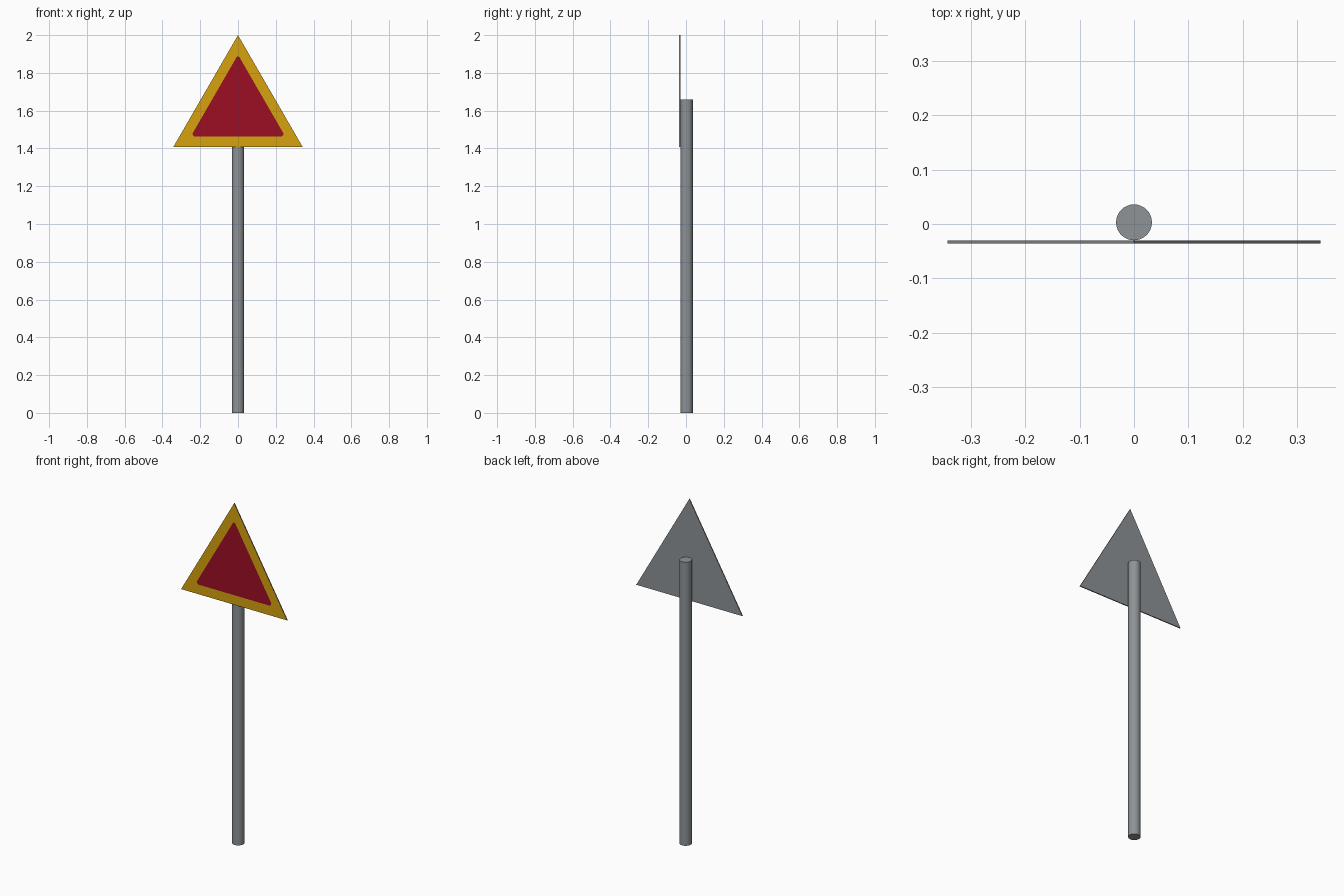
import bpy, bmesh
from math import radians

if "Cube" in bpy.data.objects:
    bpy.data.objects.remove(bpy.data.objects["Cube"])


def srgb(*rgb):
    def lin(c):
        c /= 255
        return c / 12.92 if c <= 0.04045 else ((c + 0.055) / 1.055) ** 2.4
    return tuple(lin(c) for c in rgb) + (1.0,)


def material(name, rgb):
    m = bpy.data.materials.new(name)
    m.diffuse_color = srgb(*rgb)
    m.use_nodes = True
    m.node_tree.nodes["Principled BSDF"].inputs["Base Color"].default_value = m.diffuse_color
    return m


grey = material("galvanised grey", (142, 147, 150))
gold = material("amber yellow", (214, 162, 14))
red = material("deep red", (156, 14, 36))

# Round pole
R, POLE_Y, POLE_TOP = 0.033, 0.003, 1.658
bpy.ops.mesh.primitive_cylinder_add(vertices=32, radius=R, depth=POLE_TOP,
                                    location=(0, POLE_Y, POLE_TOP / 2))
pole = bpy.context.object
pole.name = "pole"
pole.data.materials.append(grey)
bpy.ops.object.shade_smooth_by_angle(angle=radians(40))

# Triangular plate: amber border and red centre on the front, grey elsewhere
BACK, FRONT = POLE_Y - R, POLE_Y - R - 0.006
outer = [(-0.343, 1.407), (0.343, 1.407), (0, 2.0)]
# two points per clipped corner of the red centre
inner = [[(-0.242, 1.477), (-0.233, 1.463)],
         [(0.233, 1.463), (0.242, 1.477)],
         [(0.006, 1.886), (-0.006, 1.886)]]

bm = bmesh.new()
front = [bm.verts.new((x, FRONT, z)) for x, z in outer]
back = [bm.verts.new((x, BACK, z)) for x, z in outer]
centre = [[bm.verts.new((x, FRONT, z)) for x, z in pair] for pair in inner]


def face(verts, index):
    bm.faces.new(verts).material_index = index


face([v for pair in centre for v in pair], 2)
face(back[::-1], 0)
for i in range(3):
    j = (i + 1) % 3
    face([front[i], front[j], centre[j][0], centre[i][1]], 1)   # border side
    face([front[i], centre[i][1], centre[i][0]], 1)             # border corner
    face([front[j], front[i], back[i], back[j]], 0)             # plate edge
bmesh.ops.recalc_face_normals(bm, faces=bm.faces[:])

mesh = bpy.data.meshes.new("sign_plate")
bm.to_mesh(mesh)
bm.free()
for m in (grey, gold, red):
    mesh.materials.append(m)
plate = bpy.data.objects.new("sign_plate", mesh)
bpy.context.collection.objects.link(plate)
